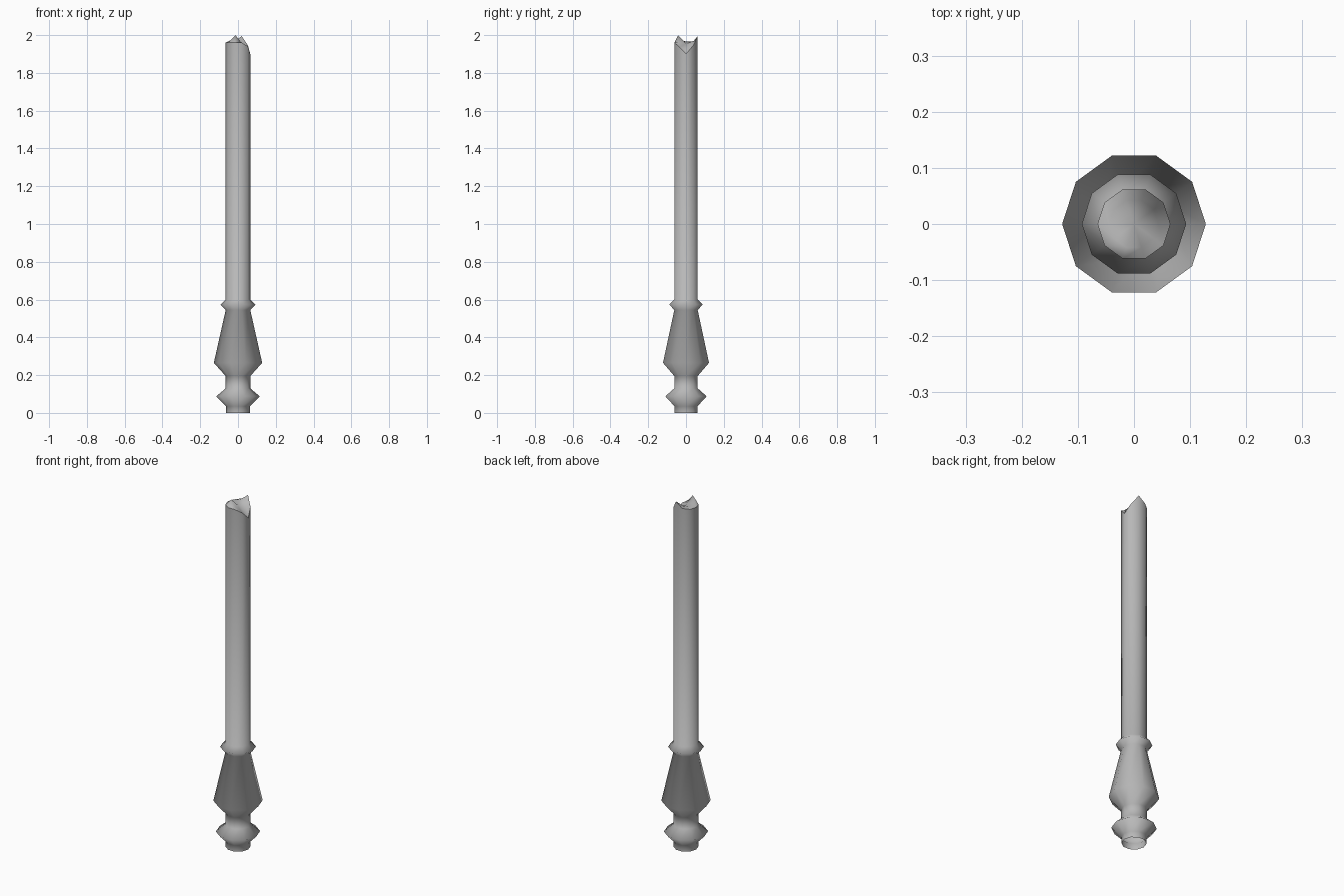
import bpy, bmesh
from math import cos, sin, pi

if "Cube" in bpy.data.objects:
    bpy.data.objects.remove(bpy.data.objects["Cube"])

SIDES = 10
bm = bmesh.new()

def ring(r, z):
    """Ring of verts; z is one height or a height per side."""
    zs = z if isinstance(z, list) else [z] * SIDES
    return [bm.verts.new((r * cos(2 * pi * i / SIDES), r * sin(2 * pi * i / SIDES), zs[i]))
            for i in range(SIDES)]

def bridge(a, b):
    for i in range(SIDES):
        j = (i + 1) % SIDES
        bm.faces.new((a[i], a[j], b[j], b[i]))

# turned profile: bead, vase, collar, shaft (open underneath)
profile = [(.064, 0), (.064, .035), (.115, .088), (.065, .13), (.065, .195),
           (.128, .265), (.065, .545), (.093, .573), (.065, .60)]
rings = [ring(r, z) for r, z in profile]

# splintered broken end
rings.append(ring(.065, [1.90, 1.945, 1.995, 1.965, 1.96, 1.96, 1.96, 1.96, 1.96, 1.94]))
rings.append(ring(.044, [1.925, 1.95, 1.965, 1.97, 1.965, 1.965, 1.975, 2.0, 1.965, 1.94]))
for a, b in zip(rings, rings[1:]):
    bridge(a, b)
mid = bm.verts.new((0, 0, 1.955))
for i in range(SIDES):
    bm.faces.new((rings[-1][i], rings[-1][(i + 1) % SIDES], mid))

# smooth all over, with a crisp rim at the break
for f in bm.faces:
    f.smooth = True
rim = set(rings[-2])
for e in bm.edges:
    if e.verts[0] in rim and e.verts[1] in rim:
        e.smooth = False

me = bpy.data.meshes.new("broken_post")
bm.to_mesh(me)
bm.free()
post = bpy.data.objects.new("broken_post", me)
bpy.context.collection.objects.link(post)

# darker grey
mat = bpy.data.materials.new("dark_grey")
mat.diffuse_color = (.48, .48, .48, 1)
mat.use_nodes = True
mat.node_tree.nodes["Principled BSDF"].inputs["Base Color"].default_value = mat.diffuse_color
me.materials.append(mat)
